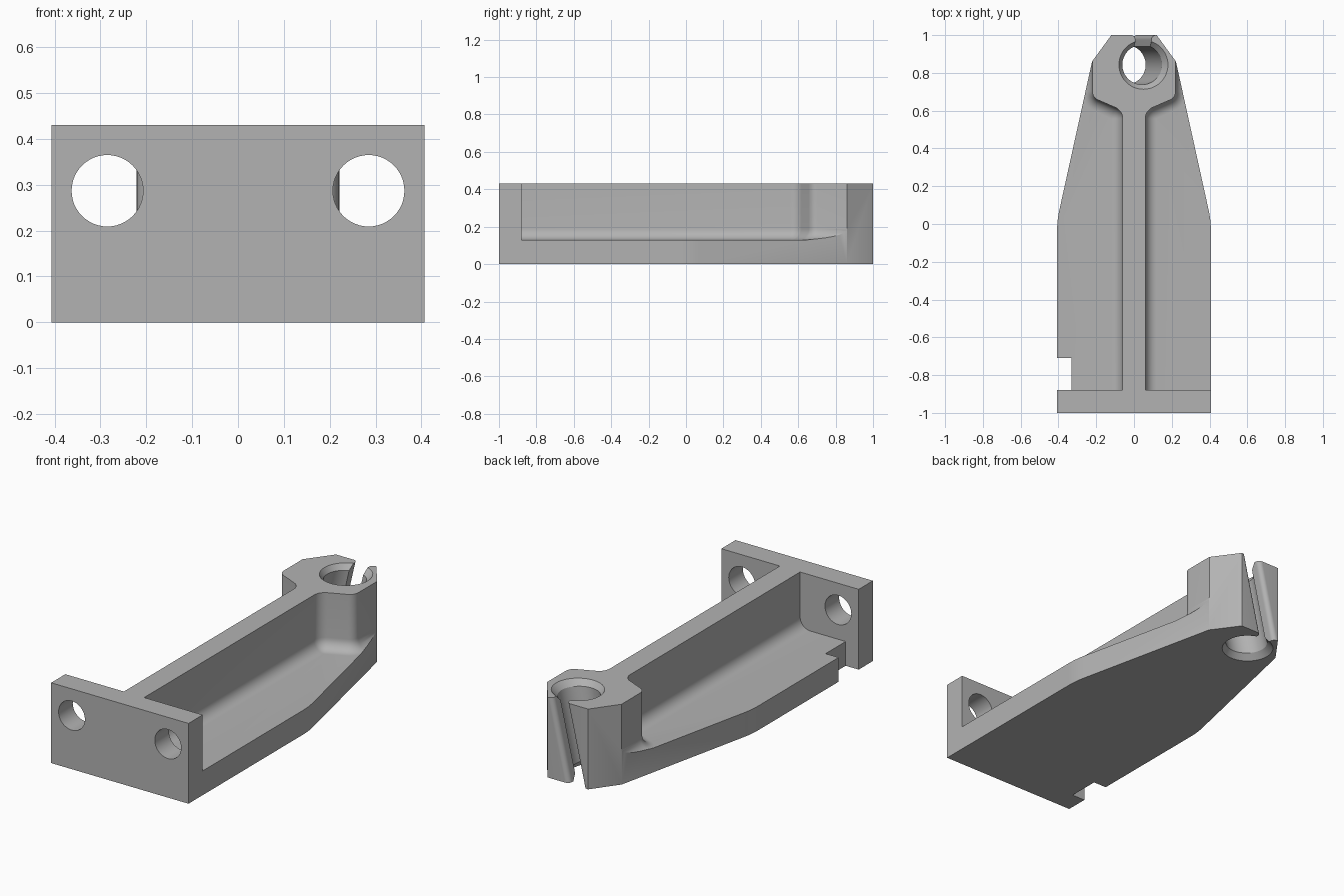
import bpy, bmesh, math
from mathutils import Vector

if "Cube" in bpy.data.objects:
    bpy.data.objects.remove(bpy.data.objects["Cube"])

HEIGHT, FLOOR, FILLET = 0.43, 0.13, 0.06
HOLE_Y, TILT = 0.843, 0.1 / 0.43


def rounded(points, closed=False):
    """Polyline from (x, y, corner radius) points, with arcs at the corners."""
    out = []
    n = len(points)
    for i, (x, y, r) in enumerate(points):
        p = Vector((x, y))
        if r == 0:
            out.append(p)
            continue
        a = (Vector(points[i - 1][:2]) - p).normalized()
        b = (Vector(points[(i + 1) % n][:2]) - p).normalized()
        half = a.angle(b) / 2
        centre = p + (a + b).normalized() * r / math.sin(half)
        start = p + a * r / math.tan(half) - centre
        end = p + b * r / math.tan(half) - centre
        turn = start.angle(end)
        for k in range(9):
            t = k / 8
            out.append(centre + (start * math.sin((1 - t) * turn)
                                 + end * math.sin(t * turn)) / math.sin(turn))
    return out


def loft(name, rings):
    """Solid through a stack of rings with equal point counts."""
    bm = bmesh.new()
    loops = [[bm.verts.new(p) for p in ring] for ring in rings]
    n = len(loops[0])
    for low, high in zip(loops, loops[1:]):
        for i in range(n):
            j = (i + 1) % n
            bm.faces.new((low[i], low[j], high[j], high[i]))
    bm.faces.new(loops[0][::-1])
    bm.faces.new(loops[-1])
    bmesh.ops.recalc_face_normals(bm, faces=bm.faces)
    mesh = bpy.data.meshes.new(name)
    bm.to_mesh(mesh)
    bm.free()
    obj = bpy.data.objects.new(name, mesh)
    bpy.context.collection.objects.link(obj)
    return obj


def prism(name, outline, z0, z1, tilt=0):
    return loft(name, [[(x + tilt * (z - HEIGHT / 2), y, z) for x, y in outline]
                       for z in (z0, z1)])


def cut(target, cutter):
    cutter.hide_render = True
    mod = target.modifiers.new(cutter.name, 'BOOLEAN')
    mod.operation, mod.solver, mod.object = 'DIFFERENCE', 'EXACT', cutter
    bpy.context.view_layer.objects.active = target
    bpy.ops.object.modifier_apply(modifier=mod.name)
    bpy.data.objects.remove(cutter)


def circle(radius, count=48):
    return [(radius * math.cos(2 * math.pi * k / count),
             radius * math.sin(2 * math.pi * k / count)) for k in range(count)]


# Full-height block with tapered sides and a chamfered back
half = rounded([(0.407, -1, 0), (0.407, 0.02, 0.5), (0.222, 0.86, 0), (0.12, 1, 0)])
bracket = prism("bracket", [tuple(p) for p in half] + [(-p.x, p.y) for p in half[::-1]],
                0, HEIGHT)

# Pockets either side of the rib, with a fillet along rib and head
wall = rounded([(0.06, -0.88, 0), (0.06, 0.6, 0.065), (0.221, 0.67, 0.05), (0.221, 1.2, 0)])


def offset_wall(d):
    out = []
    for i, p in enumerate(wall):
        before = (p - wall[i - 1]).normalized() if i else None
        after = (wall[i + 1] - p).normalized() if i + 1 < len(wall) else before
        before = before or after
        n0, n1 = Vector((before.y, -before.x)), Vector((after.y, -after.x))
        mid = (n0 + n1).normalized()
        out.append(p + mid * d / mid.dot(n0))
    return out


for side in (1, -1):
    levels = [(0, HEIGHT + 0.1)]
    for k in range(9):
        t = math.radians(90) * k / 8
        levels.append((FILLET * (1 - math.cos(t)), FLOOR + FILLET * (1 - math.sin(t))))
    rings = []
    for d, z in levels[::-1]:
        ring = [tuple(p) for p in offset_wall(d)] + [(0.6, 1.2), (0.6, -0.88)]
        rings.append([(side * x, y, z) for x, y in ring])
    cut(bracket, loft("pocket_cutter", rings))

# Notch in the floor edge behind the front plate
cut(bracket, prism("notch_cutter", [(-0.5, -0.88), (-0.33, -0.88), (-0.33, -0.71), (-0.5, -0.71)],
                   -0.1, 0.3))

# Bolt holes through the front plate
for side in (1, -1):
    cut(bracket, loft("bolt_hole_cutter", [[(side * 0.285 + x, y, 0.287 + z) for x, z in circle(0.078)]
                                           for y in (-1.1, -0.8)]))

# Slanted bore through the head, countersunk at both ends
profile = [(-0.01, 0.138), (0.03, 0.105), (HEIGHT - 0.03, 0.105), (HEIGHT + 0.01, 0.138)]
cut(bracket, loft("bore_cutter", [[(x + TILT * (z - HEIGHT / 2), HOLE_Y + y, z) for x, y in circle(r)]
                                  for z, r in profile]))

# Slanted slot from the bore to the back, with rounded lips
lip = rounded([(0.042, HOLE_Y, 0), (0.042, 1, 0.025), (0.075, 1, 0)])[:-1]
lip.append(Vector((lip[-1].x, 1.1)))
cut(bracket, prism("slot_cutter", [tuple(p) for p in lip] + [(-p.x, p.y) for p in lip[::-1]],
                   -0.1, HEIGHT + 0.1, TILT))

# Plain grey finish
grey = bpy.data.materials.new("plain_grey")
grey.use_nodes = True
colour = (0.45, 0.45, 0.45, 1)
grey.diffuse_color = colour
grey.node_tree.nodes["Principled BSDF"].inputs["Base Color"].default_value = colour
bracket.data.materials.clear()
bracket.data.materials.append(grey)

bpy.ops.object.select_all(action='DESELECT')
bracket.select_set(True)
bpy.context.view_layer.objects.active = bracket
bpy.ops.object.shade_smooth_by_angle(angle=math.radians(25))
